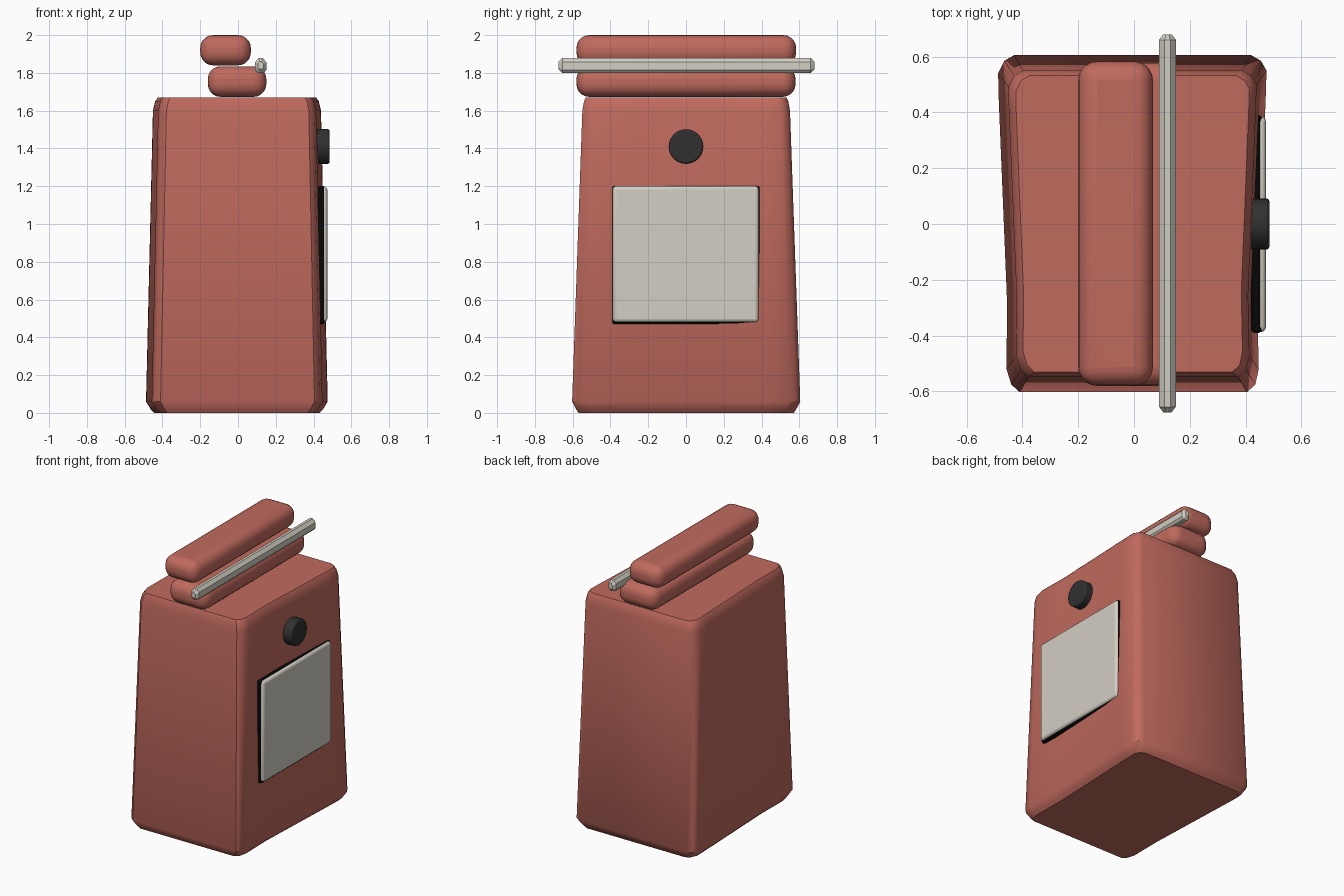
import bpy, bmesh, math
from mathutils import Vector

cube = bpy.data.objects.get("Cube")
if cube:
    bpy.data.objects.remove(cube, do_unlink=True)


def material(name, rgb):
    m = bpy.data.materials.new(name)
    m.use_nodes = True
    m.diffuse_color = (*rgb, 1)
    m.node_tree.nodes["Principled BSDF"].inputs["Base Color"].default_value = (*rgb, 1)
    return m


RED = material("brick red", (0.53, 0.145, 0.112))
LIGHT = material("warm light grey", (0.65, 0.62, 0.55))
DARK = material("charcoal", (0.03, 0.03, 0.03))
BLACK = material("black", (0.002, 0.002, 0.002))


def finish(obj, name, mat, angle=35):
    obj.name = name
    obj.data.materials.append(mat)
    bpy.ops.object.select_all(action="DESELECT")
    obj.select_set(True)
    bpy.context.view_layer.objects.active = obj
    bpy.ops.object.shade_smooth_by_angle(angle=math.radians(angle))
    return obj


def rounded_box(name, lo, hi, radius, segments, mat):
    lo, hi = Vector(lo), Vector(hi)
    bpy.ops.mesh.primitive_cube_add(size=1, location=(lo + hi) / 2)
    obj = bpy.context.object
    obj.scale = hi - lo
    bpy.ops.object.transform_apply(location=False, rotation=False, scale=True)
    bev = obj.modifiers.new("Rounding", "BEVEL")
    bev.width, bev.segments = radius, segments
    return finish(obj, name, mat)


def loft(name, rings, mat, angle=35):
    bm = bmesh.new()
    loops = [[bm.verts.new(p) for p in ring] for ring in rings]
    for a, b in zip(loops, loops[1:]):
        for i in range(len(a)):
            j = (i + 1) % len(a)
            bm.faces.new((a[i], a[j], b[j], b[i]))
    bm.faces.new(loops[0][::-1])
    bm.faces.new(loops[-1])
    bmesh.ops.recalc_face_normals(bm, faces=bm.faces)
    mesh = bpy.data.meshes.new(name)
    bm.to_mesh(mesh)
    bm.free()
    obj = bpy.data.objects.new(name, mesh)
    bpy.context.collection.objects.link(obj)
    return finish(obj, name, mat, angle)


# Tapered body: chamfered outline, slightly wider at the back
outline = [(-0.41, -0.603), (0.405, -0.603), (0.435, -0.575), (0.447, -0.52),
           (0.442, -0.28), (0.472, 0.45), (0.475, 0.55), (0.455, 0.585),
           (0.42, 0.605), (-0.43, 0.605), (-0.465, 0.585), (-0.487, 0.54),
           (-0.485, 0.45), (-0.455, -0.28), (-0.457, -0.52), (-0.44, -0.575)]
levels = [(0, 0.91, 0.945), (0.02, 0.95, 0.965), (0.06, 1, 1),
          (1.6, 0.925, 0.91), (1.65, 0.9, 0.895), (1.67, 0.87, 0.88)]
loft("body", [[(x * sx, y * sy, z) for x, y in outline] for z, sx, sy in levels], RED)

# Two padded rolls stacked on the top
rounded_box("lower_roll", (-0.16, -0.58, 1.673), (0.15, 0.58, 1.835), 0.068, 5, RED)
rounded_box("upper_roll", (-0.20, -0.58, 1.84), (0.068, 0.583, 2.0), 0.068, 5, RED)

# Faceted rod beside the rolls, with tapered tips
section = [(-0.016, -0.04), (0.016, -0.04), (0.03, -0.025), (0.03, 0.017),
           (0.01, 0.04), (-0.01, 0.04), (-0.03, 0.017), (-0.03, -0.025)]
ends = [(-0.675, 0.5), (-0.655, 1), (0.66, 1), (0.68, 0.5)]
loft("rod", [[(0.12 + x * s, y, 1.84 + z * s) for x, z in section] for y, s in ends],
     LIGHT, 20)

# Side panel: black backing under a light plate
rounded_box("panel_backing", (0.42, -0.39, 0.47), (0.459, 0.39, 1.202), 0.012, 2, BLACK)
rounded_box("panel_plate", (0.435, -0.387, 0.48), (0.473, 0.385, 1.2), 0.018, 3, LIGHT)

# Round knob above the panel
bpy.ops.mesh.primitive_cylinder_add(vertices=24, radius=0.092, depth=0.08,
                                    location=(0.445, 0, 1.41),
                                    rotation=(0, math.pi / 2, 0))
knob = bpy.context.object
edge = knob.modifiers.new("Edge", "BEVEL")
edge.width, edge.segments = 0.01, 2
finish(knob, "knob", DARK)
